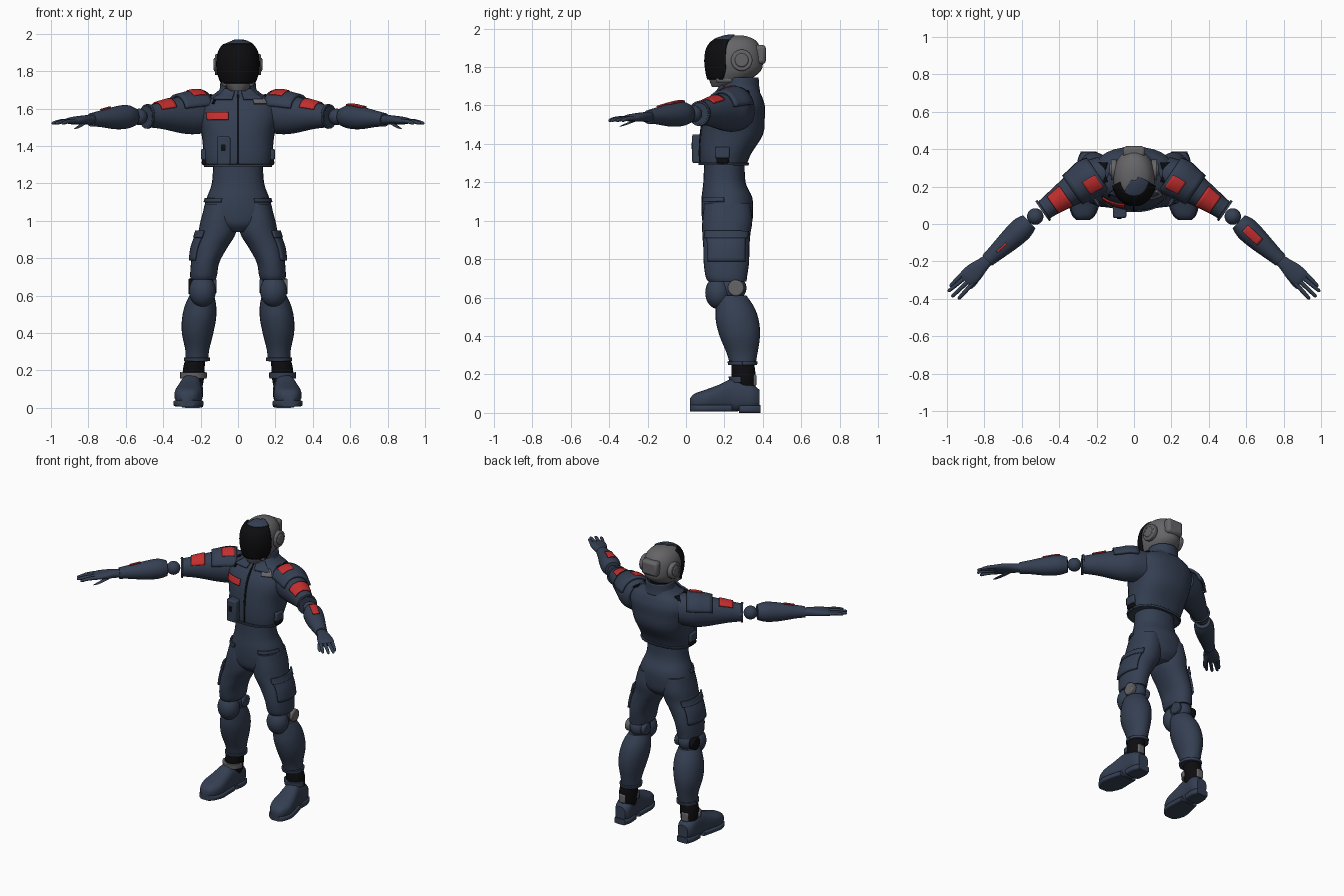
import bpy, bmesh, math
from mathutils import Vector, Matrix

if "Cube" in bpy.data.objects:
    bpy.data.objects.remove(bpy.data.objects["Cube"])


def material(name, rgb):
    m = bpy.data.materials.new(name)
    m.diffuse_color = (*rgb, 1)
    m.use_nodes = True
    m.node_tree.nodes["Principled BSDF"].inputs["Base Color"].default_value = m.diffuse_color
    return m


NAVY = material("navy_fabric", (0.035, 0.05, 0.085))
BLACK = material("black", (0.004, 0.004, 0.005))
GREY = material("grey_shell", (0.13, 0.13, 0.14))
RED = material("red_marking", (0.55, 0.028, 0.028))

# Cross-section frames: the two axes each ring lies in
FLAT = (Vector((1, 0, 0)), Vector((0, 1, 0)))
FOOT = (Vector((1, 0, 0)), Vector((0, 0, 1)))
ARM = (Vector((0.57, 0.82, 0)), Vector((0, 0, 1)))
FORE = (Vector((0.68, 0.73, 0)), Vector((0, 0, 1)))


def finish(bm, name, mat, mirror=False, thick=0, bevel=0):
    bmesh.ops.recalc_face_normals(bm, faces=bm.faces)
    me = bpy.data.meshes.new(name)
    bm.to_mesh(me)
    bm.free()
    ob = bpy.data.objects.new(name, me)
    bpy.context.collection.objects.link(ob)
    me.materials.append(mat)
    if thick:
        mod = ob.modifiers.new("thickness", 'SOLIDIFY')
        mod.thickness, mod.offset = thick, 0
    if bevel:
        mod = ob.modifiers.new("bevel", 'BEVEL')
        mod.width, mod.segments = bevel, 2
    if mirror:
        ob.modifiers.new("mirror", 'MIRROR')
    return ob


def ring_at(rings, u):
    """Smoothly interpolated ring (x, y, z, half width, half depth)."""
    n = len(rings) - 1
    i = min(int(u), n - 1)
    t = u - i
    q = [rings[max(0, min(n, i + k))] for k in (-1, 0, 1, 2)]
    return [0.5 * (2 * b + (c - a) * t + (2 * a - 5 * b + 4 * c - d) * t * t
            + (3 * b - a - 3 * c + d) * t ** 3) for a, b, c, d in zip(*q)]


def surf(rings, frame, u, ang, off, p):
    x, y, z, a, b = ring_at(rings, u)
    c, s = math.cos(ang), math.sin(ang)
    cx = math.copysign(abs(c) ** (2 / p), c)
    sy = math.copysign(abs(s) ** (2 / p), s)
    return Vector((x, y, z)) + frame[0] * (a + off) * cx + frame[1] * (b + off) * sy


def loft(name, rings, mat, frame=FLAT, p=2.0, mirror=False, seg=28, sub=4):
    bm = bmesh.new()
    nu = (len(rings) - 1) * sub
    g = [[bm.verts.new(surf(rings, frame, i / sub, math.tau * j / seg, 0, p))
          for j in range(seg)] for i in range(nu + 1)]
    for i in range(nu):
        for j in range(seg):
            k = (j + 1) % seg
            bm.faces.new((g[i][j], g[i][k], g[i + 1][k], g[i + 1][j]))
    bm.faces.new(g[0])
    bm.faces.new(g[-1])
    return finish(bm, name, mat, mirror)


def patch(name, rings, mat, us, angs, off=0.004, thick=0.008, frame=FLAT, p=2.0,
          mirror=False, nu=8, na=14):
    """Plate that follows the surface of a loft."""
    bm = bmesh.new()
    a0, a1 = map(math.radians, angs)
    g = [[bm.verts.new(surf(rings, frame, us[0] + (us[1] - us[0]) * i / nu,
                            a0 + (a1 - a0) * j / na, off, p))
          for j in range(na + 1)] for i in range(nu + 1)]
    for i in range(nu):
        for j in range(na):
            bm.faces.new((g[i][j], g[i][j + 1], g[i + 1][j + 1], g[i + 1][j]))
    return finish(bm, name, mat, mirror, thick)


def ball(name, c, r, mat, mirror=True):
    bm = bmesh.new()
    bmesh.ops.create_uvsphere(bm, u_segments=24, v_segments=14, radius=1,
                              matrix=Matrix.Translation(c) @ Matrix.Diagonal((*r, 1)))
    return finish(bm, name, mat, mirror)


def box(name, c, size, mat, mirror=False, bevel=0.008):
    bm = bmesh.new()
    bmesh.ops.create_cube(bm, size=1, matrix=Matrix.Translation(c) @ Matrix.Diagonal((*size, 1)))
    return finish(bm, name, mat, mirror, bevel=bevel)


def disc(name, c, r, depth, mat, mirror=False):
    bm = bmesh.new()
    bmesh.ops.create_cone(bm, cap_ends=True, segments=24, radius1=r, radius2=r, depth=depth,
                          matrix=Matrix.Translation(c) @ Matrix.Rotation(math.pi / 2, 4, 'Y'))
    return finish(bm, name, mat, mirror, bevel=0.007)


# Jacket
jacket = [(0, .195, 1.29, .172, .12), (0, .205, 1.35, .183, .135), (0, .238, 1.45, .193, .163),
          (0, .25, 1.54, .212, .16), (0, .262, 1.60, .215, .148), (0, .272, 1.65, .185, .122),
          (0, .278, 1.68, .125, .10), (0, .28, 1.71, .09, .085)]
J = dict(p=2.4)
loft("jacket", jacket, NAVY, **J)
patch("jacket_hem", jacket, NAVY, (0, .3), (0, 360), .005, .01, na=32, **J)
patch("zip", jacket, BLACK, (0.1, 6.4), (-90.8, -89.2), .002, .004, na=2, nu=24, **J)
patch("chest_marking", jacket, RED, (3.0, 3.65), (-136, -100), .004, .008, **J)
patch("strap_plate", jacket, GREY, (4.5, 5.4), (-70, -47), .008, .012, **J)
patch("strap_edge", jacket, BLACK, (4.5, 5.4), (-128, -124), .005, .008, na=3, **J)
patch("shoulder_strap", jacket, BLACK, (4.8, 5.7), (-22, 22), .008, .012, mirror=True, **J)
patch("lapel", jacket, NAVY, (5.0, 6.7), (-84, -52), .012, .012, mirror=True, **J)
box("chest_pouch", (-.077, .07, 1.375), (.072, .075, .15), NAVY)
box("pouch_clasp", (-.08, .031, 1.39), (.024, .006, .034), BLACK, bevel=0)
box("side_pouch", (.182, .19, 1.355), (.03, .075, .06), NAVY, True)
box("side_pouch_base", (.18, .19, 1.312), (.028, .065, .028), BLACK, True)

# Collar and neck
loft("neck", [(0, .28, 1.64, .07, .07), (0, .27, 1.76, .07, .08)], BLACK)
collar = [(0, .28, 1.67, .108, .10), (0, .285, 1.70, .093, .09), (0, .287, 1.745, .088, .085)]
patch("collar", collar, NAVY, (0, 2), (-68, 248), 0, .012, na=32)

# Trousers
pelvis = [(0, .2, 1.32, .132, .105), (0, .2, 1.2, .14, .11), (0, .213, 1.12, .168, .132),
          (0, .215, 1.04, .185, .134), (0, .215, .98, .15, .125), (0, .215, .94, .07, .09)]
loft("trouser_hips", pelvis, NAVY, p=2.2)
patch("hip_seam", pelvis, NAVY, (2.0, 2.25), (-62, -5), .006, .01, p=2.2, mirror=True)
leg = [(.095, .215, 1.09, .08, .12), (.103, .215, 1.0, .097, .13), (.114, .21, .93, .101, .125),
       (.148, .21, .86, .093, .12), (.175, .21, .78, .076, .118), (.184, .21, .71, .072, .108),
       (.186, .215, .685, .066, .10)]
loft("thigh", leg, NAVY, p=2.2, mirror=True)
patch("thigh_pocket", leg, NAVY, (1.9, 3.9), (-48, 48), .006, .014, p=2.2, mirror=True)
patch("pocket_flap", leg, NAVY, (1.75, 2.3), (-52, 52), .013, .012, p=2.2, mirror=True)

# Knees
ball("knee_joint", (.188, .235, .65), (.062, .08, .07), NAVY)
ball("knee_pad", (.19, .168, .625), (.072, .068, .085), NAVY)
disc("inner_knee_disc", (.13, .26, .65), .04, .03, NAVY, True)
disc("left_knee_disc", (.248, .26, .65), .042, .035, GREY)
disc("right_knee_disc", (-.248, .26, .65), .042, .035, BLACK)

# Shins
shin = [(.192, .235, .61, .062, .08), (.2, .255, .55, .083, .10), (.208, .267, .48, .091, .112),
        (.216, .28, .40, .084, .105), (.218, .292, .31, .064, .08), (.22, .295, .25, .06, .066)]
loft("shin", shin, NAVY, mirror=True)
patch("shin_cuff", shin, NAVY, (4.6, 5), (0, 360), .004, .01, na=32, mirror=True)

# Ankles
ankle = [(.225, .295, .28, .05, .055), (.235, .298, .22, .057, .062), (.238, .30, .17, .058, .062),
         (.24, .30, .11, .05, .06)]
loft("ankle", ankle, BLACK, mirror=True)
patch("right_ankle_band", [(-r[0], *r[1:]) for r in ankle], GREY, (1.6, 2.2), (-170, -10), .008, .014)
patch("left_ankle_band", ankle, NAVY, (1.6, 2.2), (-170, -10), .008, .014)
box("heel_brace", (.243, .352, .17), (.05, .03, .06), GREY, True)

# Boots
boot = [(.272, .022, .055, .03, .022), (.27, .045, .06, .055, .04), (.266, .10, .068, .074, .052),
        (.26, .17, .08, .068, .066), (.252, .24, .092, .058, .085), (.247, .30, .09, .058, .078),
        (.243, .35, .082, .056, .064), (.242, .382, .075, .038, .045)]
loft("boot", boot, NAVY, FOOT, 2.6, True)
sole = [(r[0], r[1], .024, r[3] + .006, .018) for r in boot]
loft("front_sole", sole[:5], NAVY, FOOT, 5, True)
loft("heel_sole", [(.248, .275, .02, .056, .02), (.244, .34, .02, .058, .02),
                   (.242, .388, .02, .042, .02)], NAVY, FOOT, 5, True)

# Upper arms
arm = [(.14, .285, 1.575, .09, .10), (.23, .245, 1.573, .10, .11), (.30, .2, 1.568, .087, .10),
       (.40, .133, 1.565, .068, .075), (.46, .09, 1.56, .057, .062), (.49, .068, 1.558, .056, .056)]
A = dict(frame=ARM, mirror=True)
loft("upper_arm", arm, NAVY, **A)
patch("shoulder_pad", arm, NAVY, (.6, 2.3), (15, 160), .01, .016, **A)
patch("shoulder_marking", arm, RED, (.75, 1.65), (88, 128), .019, .006, **A)
patch("arm_marking", arm, RED, (2.65, 3.55), (45, 152), .004, .008, **A)
patch("arm_cuff", arm, NAVY, (4.55, 5), (0, 360), .004, .01, na=32, **A)

# Elbows and forearms
ball("elbow", (.528, .04, 1.556), (.044, .044, .044), NAVY)
fore = [(.56, .012, 1.556, .048, .05), (.60, -.025, 1.556, .063, .064), (.66, -.082, 1.55, .059, .06),
        (.74, -.155, 1.545, .045, .043), (.785, -.195, 1.54, .038, .036)]
loft("forearm", fore, NAVY, FORE, mirror=True)
patch("left_forearm_marking", fore, RED, (.9, 2.2), (72, 112), frame=FORE)
patch("right_forearm_marking", [(.0 - r[0], *r[1:]) for r in fore], RED, (2.3, 2.9), (84, 96),
      frame=(Vector((-.68, .73, 0)), FORE[1]))

# Hands
loft("palm", [(.775, -.187, 1.54, .03, .025), (.81, -.217, 1.54, .037, .025),
              (.85, -.254, 1.538, .049, .022), (.885, -.286, 1.535, .05, .019),
              (.905, -.302, 1.533, .043, .012)], NAVY, FORE, 2.4, True)
for i, tip in enumerate([(.985, -.335), (.995, -.362), (.975, -.39), (.94, -.402)]):
    k = .038 - .025 * i
    base = Vector((.888 + .68 * k, -.29 + .73 * k, 1.534))
    end = Vector((*tip, 1.522))
    mid = base.lerp(end, .55) + Vector((0, 0, .004))
    loft("finger", [(*base, .012, .013), (*mid, .011, .011), (*base.lerp(end, .92), .009, .009),
                    (*end, .003, .003)], NAVY, FORE, mirror=True, seg=10, sub=3)
loft("thumb", [(.815, -.235, 1.53, .018, .016), (.835, -.285, 1.513, .015, .015),
               (.86, -.325, 1.497, .012, .012), (.875, -.345, 1.49, .004, .004)],
     NAVY, FLAT, mirror=True, seg=10, sub=3)

# Helmet
helmet = [(0, .19, 1.695, .045, .055), (0, .222, 1.73, .08, .10), (0, .25, 1.78, .104, .14),
          (0, .252, 1.84, .112, .147), (0, .252, 1.90, .103, .136), (0, .256, 1.94, .077, .104),
          (0, .26, 1.96, .04, .055), (0, .26, 1.965, .01, .015)]
loft("helmet_shell", helmet, GREY, p=2.1)
patch("visor", helmet, BLACK, (1.15, 5.1), (-163, -17), .005, .01, p=2.1, nu=20, na=24)
patch("crown_panel", helmet, NAVY, (5.0, 6.7), (-128, -15), .005, .01, p=2.1)
disc("ear_cover", (.108, .29, 1.835), .056, .032, GREY, True)
disc("ear_cap", (.122, .29, 1.835), .036, .016, GREY, True)
box("helmet_rear_unit", (0, .386, 1.865), (.12, .06, .10), GREY, bevel=.018)
box("jaw_guard", (.07, .20, 1.735), (.03, .09, .035), GREY, True, .012)

# Smooth shading with sharp edges kept
bpy.ops.object.select_all(action='SELECT')
bpy.context.view_layer.objects.active = bpy.context.selected_objects[0]
bpy.ops.object.shade_smooth_by_angle(angle=math.radians(42))
